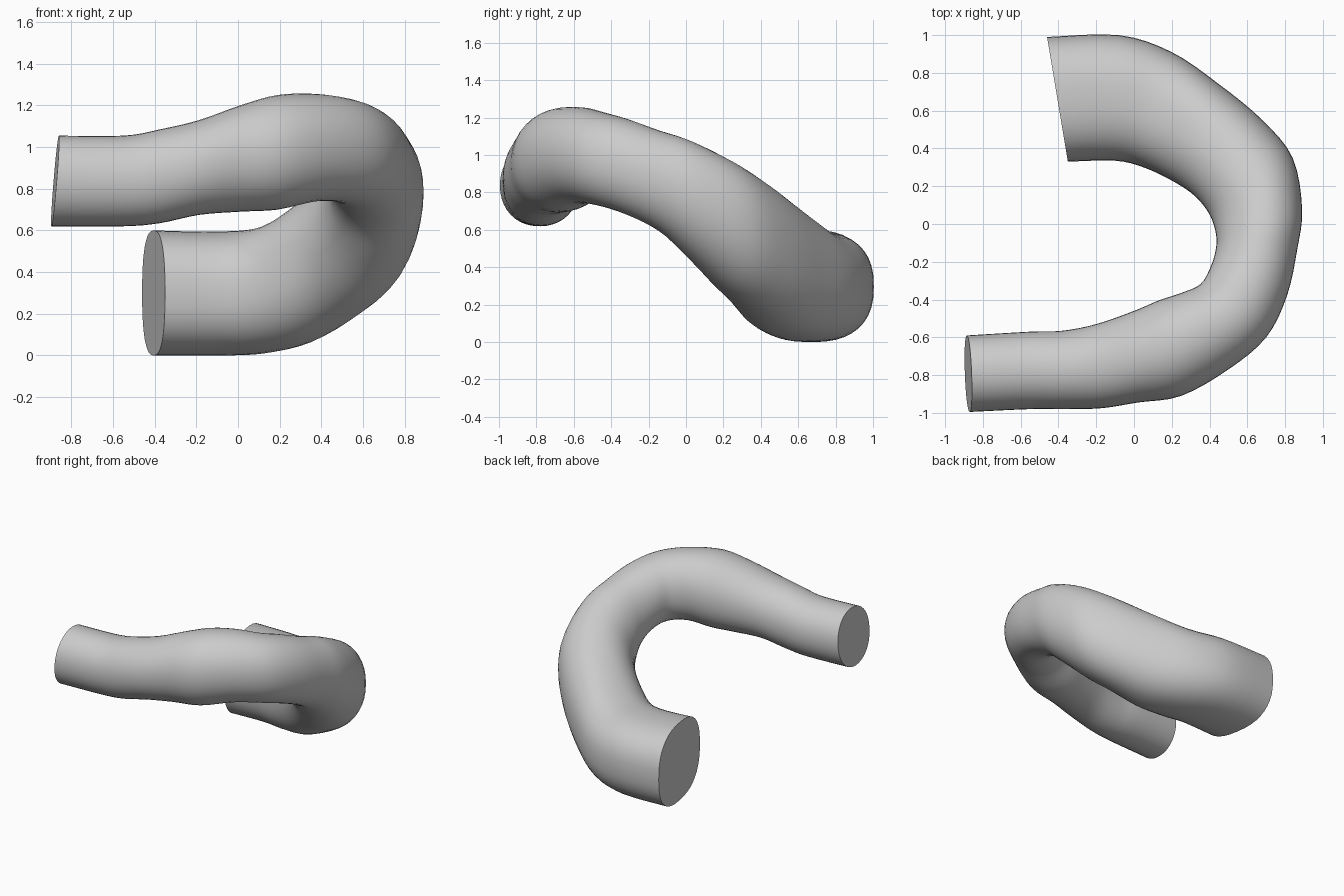
import bpy, bmesh, math

if "Cube" in bpy.data.objects:
    bpy.data.objects.remove(bpy.data.objects["Cube"])

SIDES = 40      # points around the tube
STEPS = 4       # rings between stations

# Stations along the bend: inner x, inner y, outer x, outer y, bottom z, top z
STATIONS = [
    (-0.35, 0.33, -0.46, 0.99, 0.00, 0.60),
    (-0.10, 0.335, -0.08, 1.00, 0.00, 0.595),
    (0.05, 0.30, 0.20, 0.91, 0.01, 0.62),
    (0.20, 0.23, 0.45, 0.74, 0.06, 0.74),
    (0.32, 0.15, 0.68, 0.55, 0.17, 0.87),
    (0.40, 0.05, 0.84, 0.35, 0.29, 0.98),
    (0.435, -0.06, 0.89, 0.08, 0.46, 1.08),
    (0.43, -0.15, 0.865, -0.13, 0.59, 1.13),
    (0.40, -0.24, 0.81, -0.38, 0.68, 1.19),
    (0.35, -0.32, 0.70, -0.60, 0.73, 1.23),
    (0.25, -0.365, 0.50, -0.77, 0.74, 1.255),
    (0.13, -0.405, 0.25, -0.91, 0.70, 1.25),
    (0.00, -0.46, 0.02, -0.945, 0.69, 1.20),
    (-0.20, -0.53, -0.17, -0.975, 0.675, 1.13),
    (-0.38, -0.565, -0.37, -0.98, 0.635, 1.085),
    (-0.55, -0.57, -0.55, -0.98, 0.62, 1.055),
    (-0.885, -0.59, -0.87, -0.995, 0.62, 1.055),
]


def spline(i, t):
    """Catmull-Rom value of the station row between i and i + 1."""
    last = len(STATIONS) - 1
    rows = [STATIONS[max(0, min(last, i + k))] for k in (-1, 0, 1, 2)]
    return [0.5 * (2 * b + (c - a) * t + (2 * a - 5 * b + 4 * c - d) * t * t
                   + (3 * b - a - 3 * c + d) * t ** 3)
            for a, b, c, d in zip(*rows)]


def ring(bm, row, boxiness, lean):
    """Rounded cross-section standing between the inner and outer edge."""
    ix, iy, ox, oy, z0, z1 = row
    verts = []
    for k in range(SIDES):
        a = math.tau * k / SIDES
        c, s = math.cos(a), math.sin(a)
        u = math.copysign(abs(c) ** (2 / boxiness), c)
        w = math.copysign(abs(s) ** (2 / boxiness), s)
        verts.append(bm.verts.new((
            (ix + ox) / 2 + u * (ox - ix) / 2 + w * lean,
            (iy + oy) / 2 + u * (oy - iy) / 2,
            (z0 + z1) / 2 + w * (z1 - z0) / 2)))
    return verts


# Bent tube, lofted through the stations and capped at both ends
bm = bmesh.new()
count = (len(STATIONS) - 1) * STEPS
rings = []
for n in range(count + 1):
    i = min(n // STEPS, len(STATIONS) - 2)
    f = n / count
    boxiness = 2.1 + 0.4 * max(0.0, 1 - f * 3)      # squarer at the wide end
    lean = 0.018 * max(0.0, (f - 0.93) / 0.07)      # tilted narrow end cut
    rings.append(ring(bm, spline(i, n / STEPS - i), boxiness, lean))
for a, b in zip(rings, rings[1:]):
    for k in range(SIDES):
        j = (k + 1) % SIDES
        bm.faces.new((a[k], a[j], b[j], b[k]))
bm.faces.new(rings[0])
bm.faces.new(rings[-1])
bmesh.ops.recalc_face_normals(bm, faces=bm.faces)

mesh = bpy.data.meshes.new("bent_tube")
bm.to_mesh(mesh)
bm.free()
tube = bpy.data.objects.new("bent_tube", mesh)
bpy.context.collection.objects.link(tube)

# Plain grey
grey = bpy.data.materials.new("light grey")
grey.diffuse_color = (0.6, 0.6, 0.6, 1)
grey.use_nodes = True
grey.node_tree.nodes["Principled BSDF"].inputs["Base Color"].default_value = grey.diffuse_color
mesh.materials.append(grey)

bpy.context.view_layer.objects.active = tube
tube.select_set(True)
bpy.ops.object.shade_smooth_by_angle(angle=math.radians(35))
